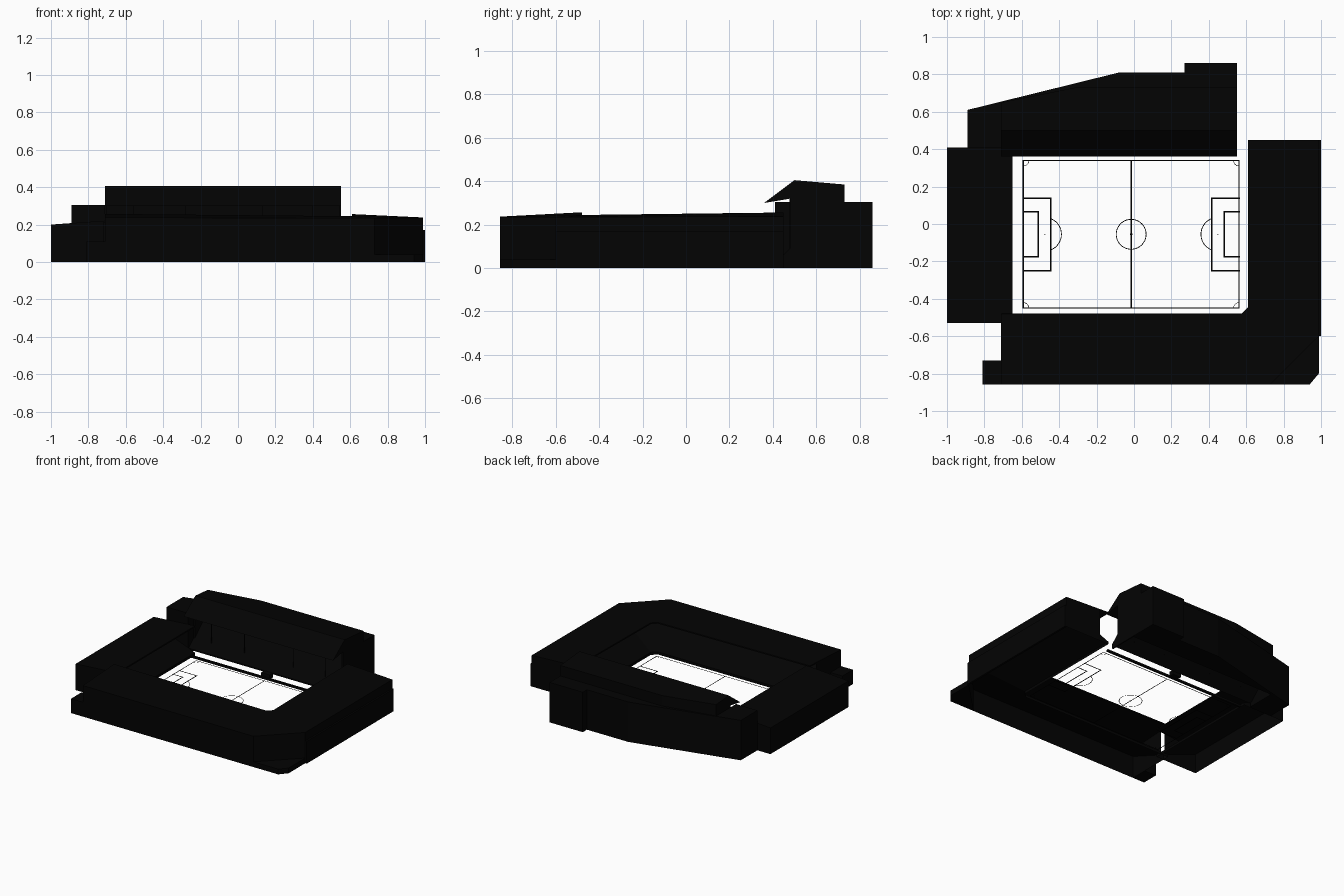
import bpy, bmesh, math
from mathutils import Vector

if "Cube" in bpy.data.objects:
    bpy.data.objects.remove(bpy.data.objects["Cube"])

mat = bpy.data.materials.new("near_black")
mat.diffuse_color = (0.001, 0.001, 0.001, 1)
mat.use_nodes = True
mat.node_tree.nodes["Principled BSDF"].inputs["Base Color"].default_value = mat.diffuse_color


def make(name, bm, fix=True):
    if fix:
        bmesh.ops.recalc_face_normals(bm, faces=bm.faces[:])
    me = bpy.data.meshes.new(name)
    bm.to_mesh(me)
    bm.free()
    ob = bpy.data.objects.new(name, me)
    me.materials.append(mat)
    bpy.context.collection.objects.link(ob)
    return ob


def prism(name, pts, offset, cut=None):
    """Extrude a closed 3D polygon by an offset; optionally slice it with a plane."""
    bm = bmesh.new()
    f = bm.faces.new([bm.verts.new(p) for p in pts])
    r = bmesh.ops.extrude_face_region(bm, geom=[f], use_keep_orig=True)
    bmesh.ops.translate(bm, vec=offset,
                        verts=[g for g in r["geom"] if isinstance(g, bmesh.types.BMVert)])
    if cut:
        bmesh.ops.recalc_face_normals(bm, faces=bm.faces[:])
        bmesh.ops.bisect_plane(bm, geom=bm.verts[:] + bm.edges[:] + bm.faces[:],
                               plane_co=cut[0], plane_no=cut[1], clear_outer=True)
        bmesh.ops.holes_fill(bm, edges=[e for e in bm.edges if e.is_boundary])
    return make(name, bm)


def box(name, x0, x1, y0, y1, z0, z1):
    return prism(name, [(x0, y0, z0), (x1, y0, z0), (x1, y1, z0), (x0, y1, z0)], (0, 0, z1 - z0))


def stand(name, stations, seat_top):
    """Loft terrace, walls and roof; a station is (outer xy, roof z, inner xy, roof z)."""
    def strip(part, a, b, thick=0.0):
        bm = bmesh.new()
        rows = [(bm.verts.new(a(s)), bm.verts.new(b(s))) for s in stations]
        for p, q in zip(rows, rows[1:]):
            bm.faces.new((p[0], q[0], q[1], p[1]))
        ob = make(f"{name}_{part}", bm, fix=False)
        if thick:
            m = ob.modifiers.new("thickness", "SOLIDIFY")
            m.thickness = thick
            m.offset = -1
    strip("front_wall", lambda s: (*s[2], 0), lambda s: (*s[2], 0.02))
    strip("terrace", lambda s: (*s[0], seat_top), lambda s: (*s[2], 0.02))
    strip("back_wall", lambda s: (*s[0], 0), lambda s: (*s[0], s[1]))
    strip("roof", lambda s: (*s[0], s[1]), lambda s: (*s[2], s[3]), 0.01)
    # end walls close most of the section up to the roof
    for i in (0, -1):
        o, zo, n, zn = stations[i]
        t = 0.2
        mid = [b + (a - b) * t for a, b in zip(o, n)]
        bm = bmesh.new()
        bm.faces.new([bm.verts.new(p) for p in (
            (*n, 0), (*n, 0.02), (*mid, 0.02 + (seat_top - 0.02) * t),
            (*mid, zn + (zo - zn) * t), (*o, zo), (*o, 0))])
        make(f"{name}_end_wall", bm)


# South and east stands wrap round one chamfered corner
stand("corner_stand", [((-0.71, -0.857), 0.237, (-0.71, -0.48), 0.257),
                       ((0.73, -0.857), 0.235, (0.575, -0.48), 0.245),
                       ((0.988, -0.60), 0.235, (0.61, -0.445), 0.245),
                       ((0.988, 0.45), 0.238, (0.61, 0.45), 0.256)], 0.17)
# Low plinth filling the outer corner
prism("corner_plinth", [(x, y, 0) for x, y in (
    (0.73, -0.857), (0.94, -0.857), (0.988, -0.80), (0.988, -0.60))], (0, 0, 0.04))
box("east_lower_wall", 0.985, 1.0, -0.60, 0.45, 0, 0.17)
box("southwest_annex", -0.81, -0.71, -0.857, -0.73, 0, 0.11)

# West stand
stand("west_stand", [((-1.0, 0.41), 0.20, (-0.65, 0.41), 0.225),
                     ((-1.0, -0.53), 0.20, (-0.65, -0.53), 0.225)], 0.15)

# North main stand: rear building, terrace, wedge roof
prism("north_building", [(x, y, 0) for x, y in (
    (-0.89, 0.41), (-0.71, 0.41), (-0.71, 0.64), (0.55, 0.64), (0.55, 0.86),
    (0.27, 0.86), (0.27, 0.81), (-0.08, 0.81), (-0.89, 0.61))], (0, 0, 0.305))
prism("north_terrace", [(-0.71, y, z) for y, z in (
    (0.42, 0.025), (0.42, 0.035), (0.64, 0.24), (0.64, 0.23))], (1.26, 0, 0))
prism("north_roof", [(-0.71, y, z) for y, z in (
    (0.36, 0.30), (0.50, 0.405), (0.73, 0.385), (0.73, 0.30), (0.64, 0.30), (0.48, 0.32))],
    (1.26, 0, 0), cut=(Vector((-0.71, 0.65, 0)), Vector((-0.08, 0.40, 0)).normalized()))
for x in (-0.71, 0.54):
    prism("north_end_wall", [(x, y, z) for y, z in (
        (0.42, 0), (0.42, 0.035), (0.48, 0.09), (0.48, 0.32), (0.64, 0.31), (0.64, 0))],
        (0.01, 0, 0))
for x in (-0.56, -0.28, 0.13, 0.4):
    box("north_column", x - 0.002, x + 0.002, 0.478, 0.482, 0.08, 0.318)
box("north_barrier", -0.65, 0.55, 0.362, 0.375, 0, 0.016)
box("dugout", -0.07, 0.0, 0.38, 0.42, 0, 0.035)

# Pitch markings as thin flat ribbons
CX, CY, X0, X1, Y0, Y1, W = -0.015, -0.055, -0.592, 0.562, -0.45, 0.34, 0.006


def ribbon(name, pts, w=W):
    bm = bmesh.new()
    for a, b in zip(pts, pts[1:]):
        a, b = Vector((*a, 0.002)), Vector((*b, 0.002))
        d = (b - a).normalized() * w / 2
        n = Vector((-d.y, d.x, 0))
        bm.faces.new([bm.verts.new(p) for p in (a - d - n, b + d - n, b + d + n, a - d + n)])
    make(name, bm)


def arc(cx, cy, r, a0, a1, n=16):
    return [(cx + r * math.cos(a0 + (a1 - a0) * i / n),
             cy + r * math.sin(a0 + (a1 - a0) * i / n)) for i in range(n + 1)]


ribbon("pitch_border", [(X0, Y0), (X1, Y0), (X1, Y1), (X0, Y1), (X0, Y0)])
ribbon("halfway_line", [(CX, Y0), (CX, Y1)])
ribbon("centre_circle", arc(CX, CY, 0.08, 0, math.tau, 40), 0.004)
ribbon("centre_spot", [(CX - 0.003, CY), (CX + 0.003, CY)])
for gx, s in ((X0, 1), (X1, -1)):
    for part, depth, half in (("penalty_area", 0.146, 0.194), ("goal_area", 0.08, 0.12)):
        ribbon(part, [(gx, CY - half), (gx + s * depth, CY - half),
                      (gx + s * depth, CY + half), (gx, CY + half)], 0.008)
    t = math.acos(0.032 / 0.09)
    mid = 0 if s > 0 else math.pi
    ribbon("penalty_spot", [(gx + s * 0.112, CY), (gx + s * 0.116, CY)], 0.004)
    ribbon("penalty_arc", arc(gx + s * 0.114, CY, 0.09, mid - t, mid + t), 0.004)
    for gy, v in ((Y0, 1), (Y1, -1)):
        a = math.atan2(v, s)
        ribbon("corner_arc", arc(gx, gy, 0.03, a - math.pi / 4, a + math.pi / 4, 6), 0.003)
